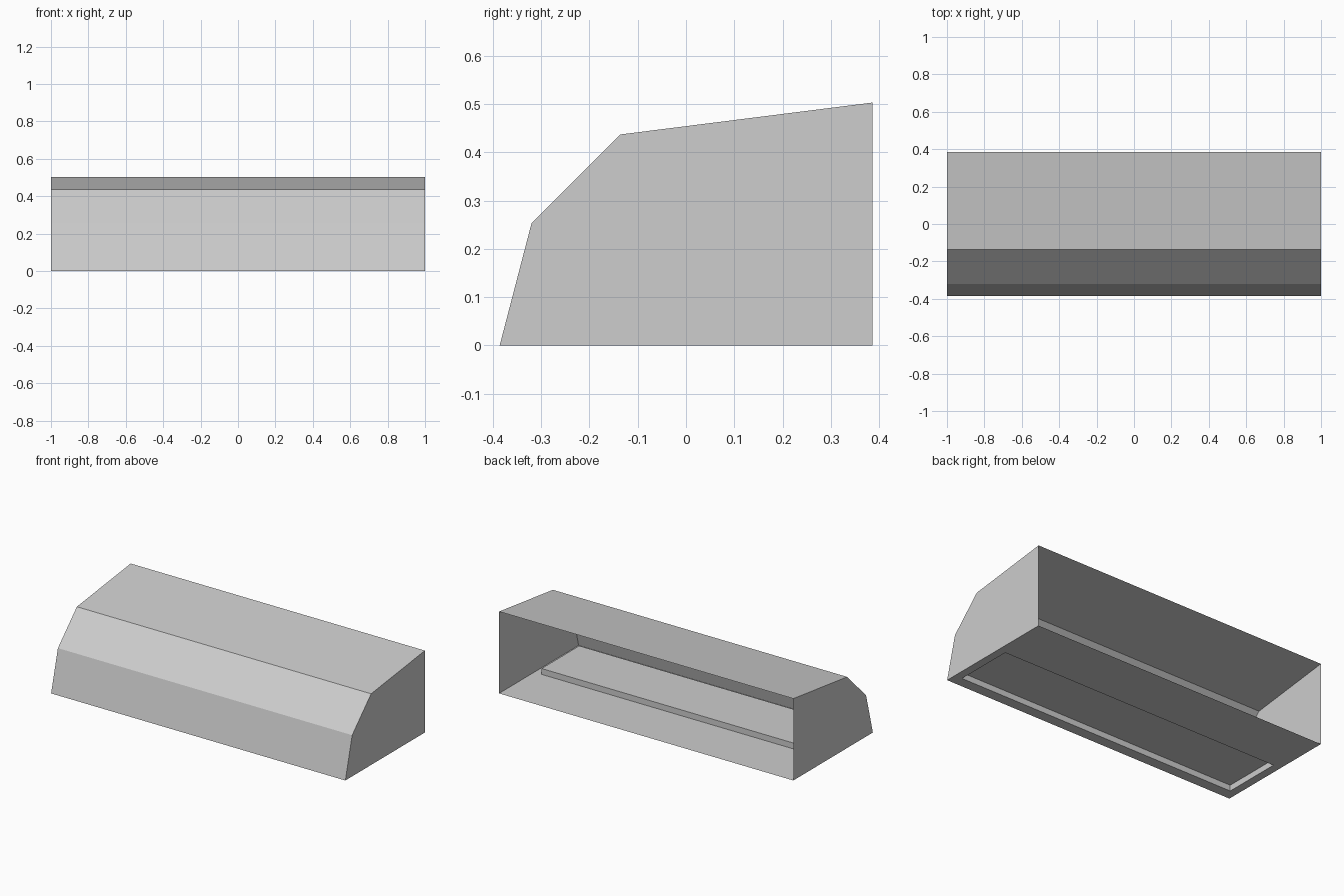
import bpy
import bmesh

if "Cube" in bpy.data.objects:
    bpy.data.objects.remove(bpy.data.objects["Cube"])

STEEL = bpy.data.materials.new("brushed_steel_grey")
STEEL.diffuse_color = (0.61, 0.61, 0.61, 1)
STEEL.use_nodes = True
STEEL.node_tree.nodes["Principled BSDF"].inputs["Base Color"].default_value = STEEL.diffuse_color

# Side profile (y, z), from the front bottom edge to the open back
PROFILE = [(-0.386, 0), (-0.32, 0.253), (-0.136, 0.437), (0.386, 0.503)]
BACK = 0.386
FRONT = -0.386


def sheet(name, faces):
    """Thin sheet-metal part from a list of polygons, shared corners welded."""
    bm = bmesh.new()
    for face in faces:
        bm.faces.new([bm.verts.new(p) for p in face])
    bmesh.ops.remove_doubles(bm, verts=bm.verts, dist=1e-5)
    mesh = bpy.data.meshes.new(name)
    bm.to_mesh(mesh)
    bm.free()
    mesh.materials.append(STEEL)
    obj = bpy.data.objects.new(name, mesh)
    bpy.context.collection.objects.link(obj)
    return obj


def rect(x, y0, y1, z):
    """Corners of a horizontal rectangle, counter-clockwise from above."""
    return [(-x, y0, z), (x, y0, z), (x, y1, z), (-x, y1, z)]


def band(lower, upper):
    """Quads joining two four-cornered loops."""
    return [[lower[i], lower[(i + 1) % 4], upper[(i + 1) % 4], upper[i]]
            for i in range(4)]


# Folded front and top cover
sheet("canopy", [[(-1, *a), (1, *a), (1, *b), (-1, *b)]
                 for a, b in zip(PROFILE, PROFILE[1:])])

# End panels
outline = PROFILE + [(BACK, 0)]
sheet("right_end_panel", [[(1, y, z) for y, z in reversed(outline)]])
sheet("left_end_panel", [[(-1, y, z) for y, z in outline]])

# Flat rim around the underside opening
outer = rect(1, FRONT, BACK, 0)
inner = rect(0.95, -0.32, 0.045, 0)
sheet("bottom_rim", band(inner, outer))

# Shallow tray recessed up into the underside
tray_top = rect(0.95, -0.32, 0.045, 0.036)
sheet("filter_recess", band(inner, tray_top) + [tray_top])
